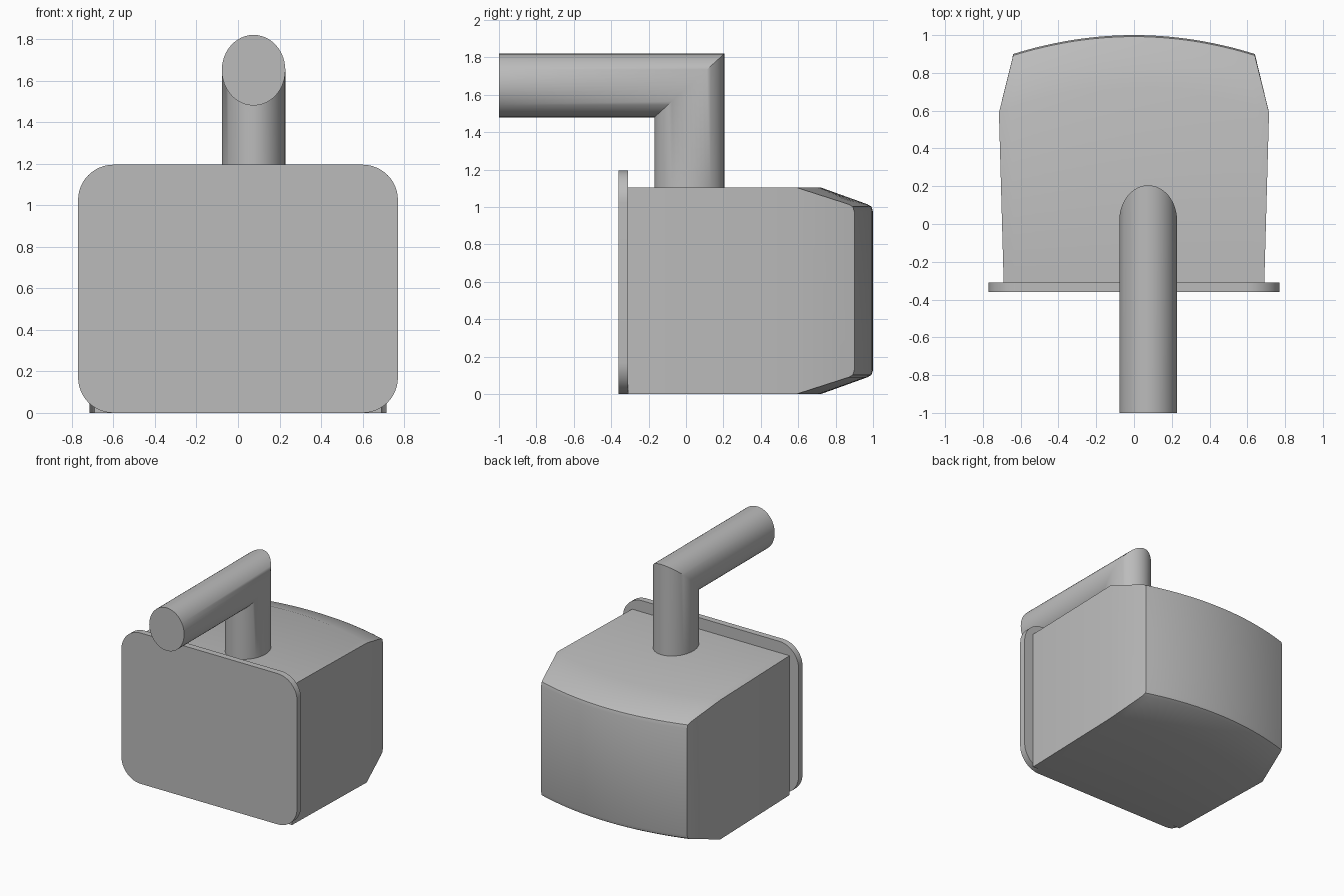
import bpy, bmesh, math

if "Cube" in bpy.data.objects:
    bpy.data.objects.remove(bpy.data.objects["Cube"])

grey = bpy.data.materials.new("plain grey")
grey.diffuse_color = (0.5, 0.5, 0.5, 1)
grey.use_nodes = True
grey.node_tree.nodes["Principled BSDF"].inputs["Base Color"].default_value = grey.diffuse_color


def finish(bm, name, angle):
    bmesh.ops.recalc_face_normals(bm, faces=bm.faces)
    mesh = bpy.data.meshes.new(name)
    bm.to_mesh(mesh)
    bm.free()
    mesh.materials.append(grey)
    obj = bpy.data.objects.new(name, mesh)
    bpy.context.collection.objects.link(obj)
    bpy.ops.object.select_all(action='DESELECT')
    obj.select_set(True)
    bpy.context.view_layer.objects.active = obj
    bpy.ops.object.shade_smooth_by_angle(angle=math.radians(angle))
    return obj


def loft(bm, rings, closed=True):
    """Join consecutive point rings with quads and return the vertex rings."""
    vr = [[bm.verts.new(p) for p in ring] for ring in rings]
    n = len(vr[0])
    for a, b in zip(vr, vr[1:]):
        for i in range(n if closed else n - 1):
            j = (i + 1) % n
            bm.faces.new((a[i], a[j], b[j], b[i]))
    return vr


# Front plate: rounded rectangle with thickness
W, H, R = 0.77, 1.195, 0.17
outline = []
for k, (sx, top) in enumerate([(1, 1), (-1, 1), (-1, 0), (1, 0)]):
    cx, cz = sx * (W - R), (H - R if top else R)
    for i in range(13):
        a = math.radians(90 * k + 90 * i / 12)
        outline.append((cx + R * math.cos(a), cz + R * math.sin(a)))
bm = bmesh.new()
rings = loft(bm, [[(x, y, z) for x, z in outline] for y in (-0.36, -0.31)])
for r in rings:
    bm.faces.new(r)
finish(bm, "front_plate", 30)

# Body: side profiles swept across the width, bowed back, chamfered rim
TOP = 1.105
COLS = 24
columns = []
for c in range(COLS + 1):
    u = 2 * c / COLS - 1
    back = 1.0 - 0.1 * u * u
    slope = 0.72 - 0.13 * u * u
    half = [(0.69, -0.31, 0), (0.715, slope, 0), (0.645, back - 0.03, 0.09),
            (0.64, back - 0.008, 0.103), (0.64, back, 0.13)]
    low = [(x * u, y, z) for x, y, z in half]
    columns.append(low + [(x, y, TOP - z) for x, y, z in reversed(low)])
bm = bmesh.new()
cols = loft(bm, columns)
for c in (cols[0], cols[-1]):
    bm.faces.new((c[0], c[1], c[8], c[9]))
    bm.faces.new(c[1:9])
finish(bm, "body", 25)

# Handle: oval tube with a mitred elbow
CX, CY, CZ, RX, RY, RZ = 0.075, 0.018, 1.65, 0.153, 0.187, 0.17
SEG = 48
rings = [[], [], []]
for i in range(SEG):
    a = 2 * math.pi * i / SEG
    x, y, z = CX + RX * math.cos(a), CY + RY * math.sin(a), CZ + RZ * math.sin(a)
    rings[0].append((x, -1.0, z))
    rings[1].append((x, y, z))
    rings[2].append((x, y, 1.1))
bm = bmesh.new()
vr = loft(bm, rings)
bm.faces.new(vr[0])
bm.faces.new(vr[-1])
finish(bm, "handle_tube", 35)
